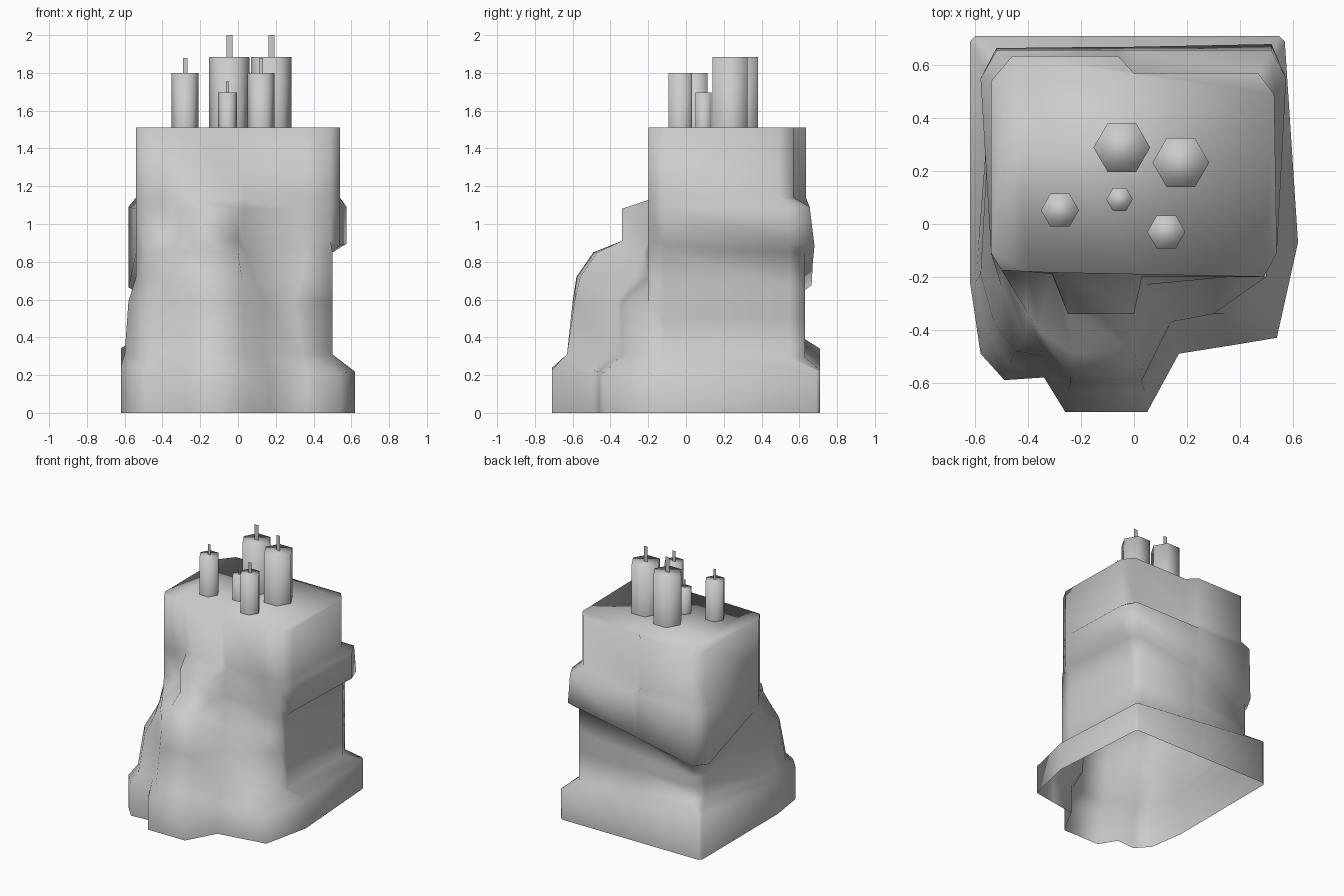
import bpy, bmesh
from math import cos, sin, pi

cube = bpy.data.objects.get("Cube")
if cube:
    bpy.data.objects.remove(cube, do_unlink=True)

grey = bpy.data.materials.new("stone grey")
grey.use_nodes = True
colour = (0.6, 0.6, 0.6, 1)
grey.diffuse_color = colour
grey.node_tree.nodes["Principled BSDF"].inputs["Base Color"].default_value = colour


def finish(name, bm):
    """Turn a bmesh into a smooth grey object."""
    mesh = bpy.data.meshes.new(name)
    bmesh.ops.recalc_face_normals(bm, faces=bm.faces)
    bm.to_mesh(mesh)
    bm.free()
    mesh.materials.append(grey)
    mesh.shade_smooth()
    obj = bpy.data.objects.new(name, mesh)
    bpy.context.collection.objects.link(obj)
    return obj


def loft(name, rings):
    """Skin rings of (x, y, z) points, open below and closed on top."""
    bm = bmesh.new()
    loops = [[bm.verts.new(point) for point in ring] for ring in rings]
    for low, high in zip(loops, loops[1:]):
        for i in range(len(low)):
            j = (i + 1) % len(low)
            bm.faces.new((low[i], low[j], high[j], high[i]))
    bm.faces.new(loops[-1])
    return finish(name, bm)


def level(outline, z, tilt=0):
    """Lift a flat outline to height z, leaning along x."""
    return [(x, y, z + tilt * x) for x, y in outline]


# Back and side outlines, from the right back corner round to the left front
back_foot = [(-.62, .69), (-.6, .71), (-.06, .71), (0, .71), (.55, .71), (.57, .69), (.62, -.07)]
back_waist = [(-.54, .54), (-.5, .63), (-.06, .63), (0, .63), (.46, .63), (.5, .55), (.5, -.12)]
back_ledge = [(-.58, .55), (-.52, .665), (-.06, .67), (0, .67), (.52, .68), (.575, .55), (.54, -.11)]
back_brow = [(x, min(y, .655)) for x, y in back_ledge]
back_top = [(-.54, .54), (-.46, .635), (-.06, .635), (0, .57), (.47, .57), (.53, .49), (.54, -.11)]

# Front outlines, from the left corner across the buttress to the right side
foot = [(.54, -.43), (.36, -.46), (.17, -.49), (.05, -.71), (-.26, -.71),
        (-.34, -.58), (-.49, -.59), (-.58, -.49), (-.62, -.22)]
shoulder = [(.5, -.2), (.34, -.34), (.14, -.4), (.04, -.63), (-.25, -.63),
            (-.34, -.54), (-.47, -.53), (-.55, -.42), (-.6, -.22)]
lower = [(.5, -.2), (.3, -.34), (.14, -.37), (.03, -.59), (-.24, -.6),
         (-.34, -.5), (-.45, -.48), (-.53, -.37), (-.58, -.19)]
middle = [(.5, -.2), (.34, -.2), (.08, -.27), (.02, -.56), (-.24, -.58),
          (-.36, -.44), (-.41, -.42), (-.5, -.24), (-.54, -.12)]
upper = [(.5, -.2), (.36, -.2), (.04, -.23), (0, -.47), (-.23, -.49),
         (-.36, -.4), (-.4, -.34), (-.49, -.18), (-.54, -.11)]
neck = [(.49, -.2), (.36, -.2), (.03, -.2), (0, -.34), (-.25, -.34),
        (-.31, -.19), (-.4, -.18), (-.5, -.175), (-.54, -.11)]
wall = [(x, max(y, -.19 - .02 * x)) for x, y in neck]

# Rock: one skin from the flared base, past the overhang, to the notched top
loft("stone_block", [
    level(back_foot, 0) + level(foot, 0),
    level(back_foot, .28, -.1) + level(foot, .23, -.03),
    level(back_waist, .34, -.1) + level(shoulder, .31),
    level(back_waist, .5) + level(lower, .59),
    level(back_waist, .62, .1) + level(middle, .72),
    level(back_waist, .75, .2) + level(upper, .85),
    level(back_ledge, .78, .2) + level(neck, .91),
    level(back_brow, 1.09) + level(neck, 1.08),
    level(back_top, 1.14) + level(wall, 1.13),
    level(back_top, 1.51) + level(wall, 1.51),
])

# Six-sided candles, each with a flat wick: x, y, radius, top, wick width, wick tip
candles = [
    (-.046, .289, .107, 1.885, .032, 2),
    (.177, .232, .107, 1.885, .032, 2),
    (-.28, .052, .072, 1.8, .023, 1.88),
    (.122, -.03, .072, 1.8, .023, 1.88),
    (-.055, .093, .05, 1.695, .016, 1.755),
]
for n, (x, y, r, height, width, tip) in enumerate(candles, 1):
    hexagon = [(x + r * cos(i * pi / 3), y + r * sin(i * pi / 3)) for i in range(6)]
    loft(f"candle_{n}", [level(hexagon, 1.5), level(hexagon, height)])
    bm = bmesh.new()
    bm.faces.new([bm.verts.new((x + side * width / 2, y, z))
                  for side, z in ((-1, height), (1, height), (1, tip), (-1, tip))])
    finish(f"wick_{n}", bm)
